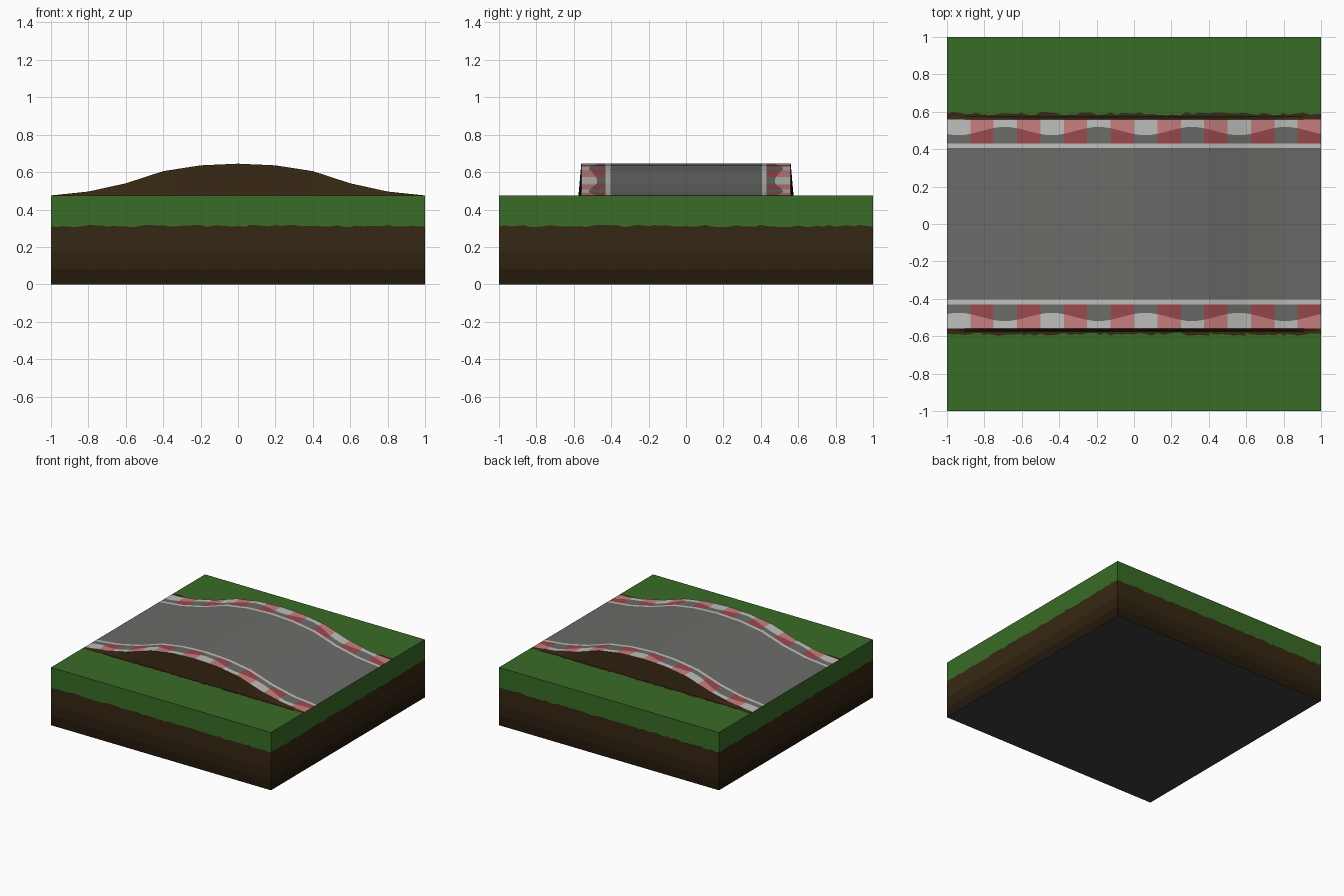
import bpy, math, random

if "Cube" in bpy.data.objects:
    bpy.data.objects.remove(bpy.data.objects["Cube"])

random.seed(4)


def lin(c):
    c /= 255
    return c / 12.92 if c <= 0.04045 else ((c + 0.055) / 1.055) ** 2.4


def material(name, r, g, b):
    m = bpy.data.materials.new(name)
    m.diffuse_color = (lin(r), lin(g), lin(b), 1)
    m.use_nodes = True
    m.node_tree.nodes["Principled BSDF"].inputs["Base Color"].default_value = m.diffuse_color
    return m


ASPHALT = material("asphalt grey", 107, 107, 104)
WHITE = material("curb white", 190, 190, 187)
RED = material("curb light red", 200, 126, 126)
DARK_RED = material("curb dark red", 152, 73, 77)
GRASS = material("grass green", 57, 108, 38)
SOIL = material("soil brown", 54, 39, 19)
SOIL_MID = material("soil mid brown", 46, 33, 16)
SOIL_LOW = material("soil dark brown", 35, 25, 12)
UNDER = material("underside grey", 60, 60, 60)


def grid(name, rows, rule, closed=False):
    """Surface through rows of points; rule(row, centre) gives the material."""
    n = len(rows[0])
    verts = [p for r in rows for p in r]
    faces, mats, used = [], [], []
    for j in range(len(rows) - 1):
        for i in range(n if closed else n - 1):
            k = (i + 1) % n
            f = (j * n + i, j * n + k, (j + 1) * n + k, (j + 1) * n + i)
            m = rule(j, sum(verts[v][0] for v in f) / 4)
            if m not in used:
                used.append(m)
            faces.append(f)
            mats.append(used.index(m))
    me = bpy.data.meshes.new(name)
    me.from_pydata(verts, [], faces)
    for m in used:
        me.materials.append(m)
    me.polygons.foreach_set("material_index", mats)
    ob = bpy.data.objects.new(name, me)
    bpy.context.collection.objects.link(ob)
    return ob


TOP = 0.475
HILL = [0.645, 0.636, 0.605, 0.54, 0.496, TOP]   # heights every 0.2 from the crest


def hill(x):
    t = min(abs(x) / 0.2, 4.99999)
    k = int(t)
    return HILL[k] + (HILL[k + 1] - HILL[k]) * (t - k)


XS = sorted({round(i / 32, 5) for i in range(-32, 33)} | {round(i * 0.2, 5) for i in range(-5, 6)})

# outer walls of the tile: soil bands with a ragged grass edge
N = 60
ring = []
for ax, ay, dx, dy in ((-1, -1, 1, 0), (1, -1, 0, 1), (1, 1, -1, 0), (-1, 1, 0, -1)):
    ring += [(ax + dx * 2 * i / N, ay + dy * 2 * i / N) for i in range(N)]
ragged = [0.312 + random.uniform(-0.006, 0.006) for _ in ring]
rows = [[(x, y, z) for x, y in ring] for z in (0, 0.08, 0.17)]
rows.append([(x, y, z) for (x, y), z in zip(ring, ragged)])
rows.append([(x, y, TOP) for x, y in ring])
bands = (SOIL_LOW, SOIL_MID, SOIL, GRASS)
grid("tile_walls", rows, lambda j, x: bands[j], closed=True)

# underside
grid("underside", [[(-1, 1, 0), (1, 1, 0)], [(-1, -1, 0), (1, -1, 0)]], lambda j, x: UNDER)

# grass verges with a soil fringe, and the soil banks under the road edges
for s, side in ((-1, "front"), (1, "back")):
    fringe = [0.588 + random.uniform(-0.008, 0.01) for _ in XS]
    rows = [[(x, s * 0.575, TOP) for x in XS],
            [(x, s * y, TOP) for x, y in zip(XS, fringe)],
            [(x, s * 1.0, TOP) for x in XS]]
    grid(side + "_verge", rows if s > 0 else rows[::-1],
         lambda j, x, s=s: SOIL if j == (0 if s > 0 else 1) else GRASS)
    bank = [[(x, s * 0.575, TOP) for x in XS], [(x, s * 0.56, hill(x)) for x in XS]]
    grid(side + "_bank", bank[::-1] if s > 0 else bank, lambda j, x: SOIL)


# humped road with edge lines and striped curbs whose inner halves are worn in waves
def wave(x):
    return 0.497 + 0.022 * math.cos(2 * math.pi * (x + 0.69) / 0.5)


half = [lambda x: 0.405, lambda x: 0.43, wave, lambda x: 0.56]
rows = [[(x, -f(x), hill(x)) for x in XS] for f in half[::-1]]
rows += [[(x, f(x), hill(x)) for x in XS] for f in half]


def road_rule(j, x):
    band = abs(j - 3)            # 0 road, 1 line, 2 worn curb, 3 outer curb
    red = int((x + 1) / 0.125) % 2
    return (ASPHALT, WHITE, DARK_RED if red else ASPHALT, RED if red else WHITE)[band]


grid("road", rows, road_rule)
